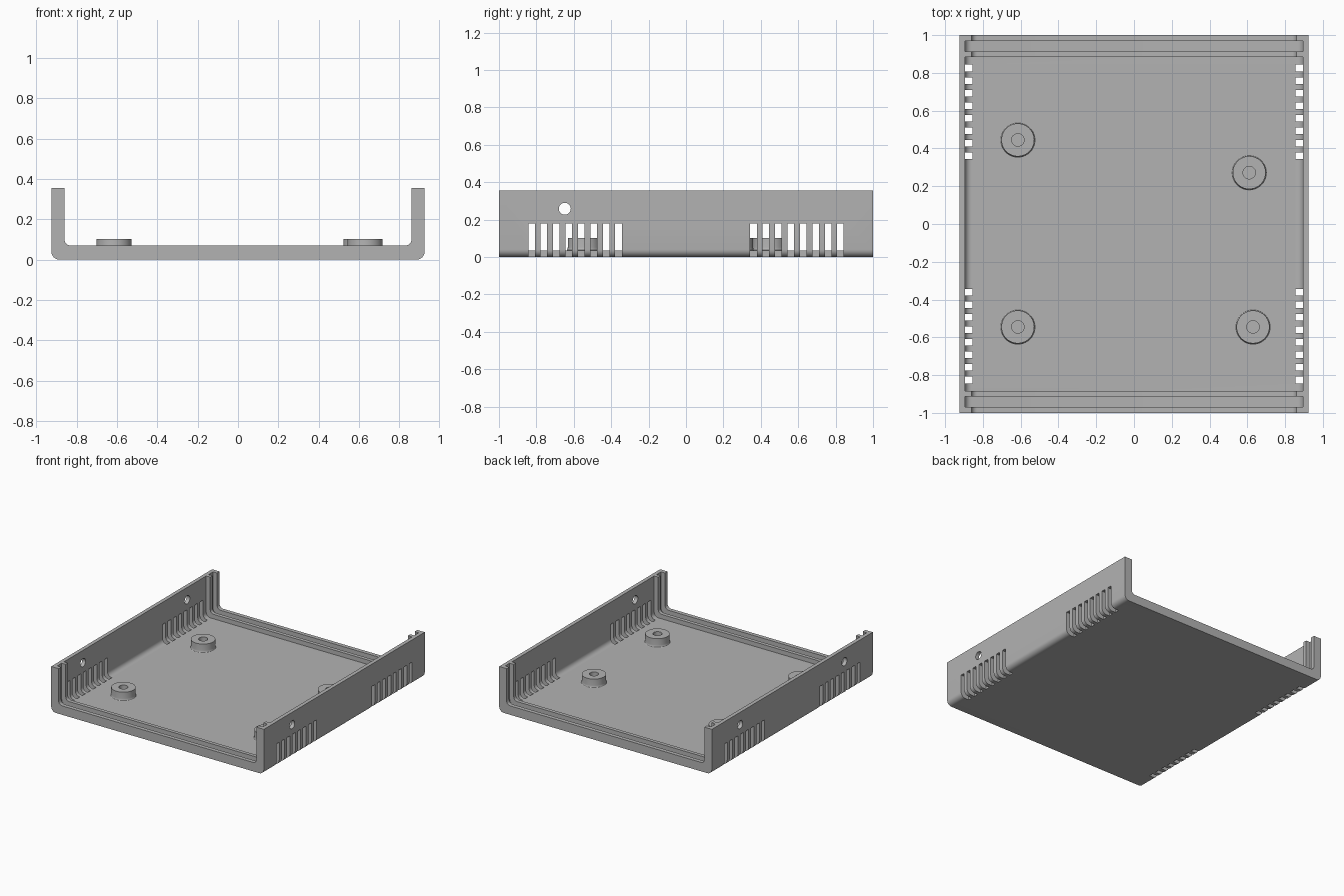
import bpy, bmesh, math

if "Cube" in bpy.data.objects:
    bpy.data.objects.remove(bpy.data.objects["Cube"])

W, H, L = 0.925, 0.355, 1.0      # half width, height, half length
FLOOR = 0.035                    # floor thickness
STEPS = 6                        # segments per corner fillet

grey = bpy.data.materials.new("plain grey")
grey.diffuse_color = (0.45, 0.45, 0.45, 1)
grey.use_nodes = True
grey.node_tree.nodes["Principled BSDF"].inputs["Base Color"].default_value = grey.diffuse_color


def make(name, bm):
    bmesh.ops.recalc_face_normals(bm, faces=bm.faces)
    me = bpy.data.meshes.new(name)
    bm.to_mesh(me)
    bm.free()
    me.materials.append(grey)
    ob = bpy.data.objects.new(name, me)
    bpy.context.collection.objects.link(ob)
    return ob


def smooth(ob):
    bpy.ops.object.select_all(action='DESELECT')
    ob.select_set(True)
    bpy.context.view_layer.objects.active = ob
    bpy.ops.object.shade_smooth_by_angle(angle=math.radians(30))


def u_profile(half, bottom, r):
    """U-shaped section with rounded lower corners, left rim to right rim."""
    right = []
    for i in range(STEPS + 1):
        a = math.pi / 2 * i / STEPS
        right.append((half - r + r * math.sin(a), bottom + r - r * math.cos(a)))
    right.append((half, H))
    return [(-x, z) for x, z in reversed(right)] + right


def ring(bm, y, prof):
    return [bm.verts.new((x, y, z)) for x, z in prof]


def loft(bm, rings):
    for a, b in zip(rings, rings[1:]):
        for i in range(len(a) - 1):
            bm.faces.new((a[i], a[i + 1], b[i + 1], b[i]))


# Tray: outer shell, inner shell stepped by end ribs and panel grooves
bm = bmesh.new()
outer = [ring(bm, y, u_profile(W, 0, 0.04)) for y in (-L, L)]
thick = u_profile(0.86, 0.07, 0.03)
thin = u_profile(0.895, FLOOR, 0.035)
half_steps = [(1.0, thick), (0.968, thick), (0.968, thin), (0.912, thin),
              (0.912, thick), (0.883, thick), (0.883, thin)]
stations = [(-y, p) for y, p in half_steps] + list(reversed(half_steps))
inner = [ring(bm, y, p) for y, p in stations]
loft(bm, outer)
loft(bm, inner)
for o, n in ((outer[0], inner[0]), (outer[1], inner[-1])):
    loft(bm, [o, n])
for k in (0, -1):
    bm.faces.new([outer[0][k]] + [r[k] for r in inner] + [outer[1][k]])
tray = make("tray", bm)

# Cutters: vent slots through floor edge and wall, and screw holes
bm = bmesh.new()
for sx in (-1, 1):
    for sy in (-1, 1):
        for i in range(8):
            c = bmesh.ops.create_cube(bm, size=1)["verts"]
            bmesh.ops.scale(bm, verts=c, vec=(0.145, 0.035, 0.28))
            bmesh.ops.translate(bm, verts=c, vec=(
                sx * (0.855 + 0.0725), sy * (0.361 + 0.0664 * i), 0.04))
        c = bmesh.ops.create_cone(bm, cap_ends=True, segments=32, radius1=0.032,
                                  radius2=0.032, depth=0.2)["verts"]
        for v in c:
            x, y, z = v.co
            v.co = (sx * 0.91 + z, sy * 0.648 + y, 0.258 + x)
cutter = make("vent_and_hole_cutter", bm)
cutter.hide_render = True
mod = tray.modifiers.new("cuts", 'BOOLEAN')
mod.operation = 'DIFFERENCE'
mod.solver = 'EXACT'
mod.object = cutter
bpy.context.view_layer.objects.active = tray
bpy.ops.object.modifier_apply(modifier=mod.name)
bpy.data.objects.remove(cutter)
smooth(tray)

# Mounting bosses: turned profile with flared foot and blind hole
BOSS = [(0.097, 0.033), (0.091, 0.037), (0.088, 0.044), (0.087, 0.052),
        (0.087, 0.102), (0.033, 0.102), (0.033, 0.037)]
SEG = 40
for n, (cx, cy) in enumerate([(-0.615, 0.445), (0.61, 0.272),
                              (-0.615, -0.545), (0.63, -0.545)], 1):
    bm = bmesh.new()
    rings = []
    for r, z in BOSS:
        pts = [(cx + r * math.cos(2 * math.pi * i / SEG),
                cy + r * math.sin(2 * math.pi * i / SEG), z) for i in range(SEG)]
        vs = [bm.verts.new(p) for p in pts]
        rings.append(vs + vs[:1])
    loft(bm, rings)
    bm.faces.new(rings[0][:-1])
    bm.faces.new(rings[-1][:-1])
    smooth(make("mounting_boss_%d" % n, bm))
